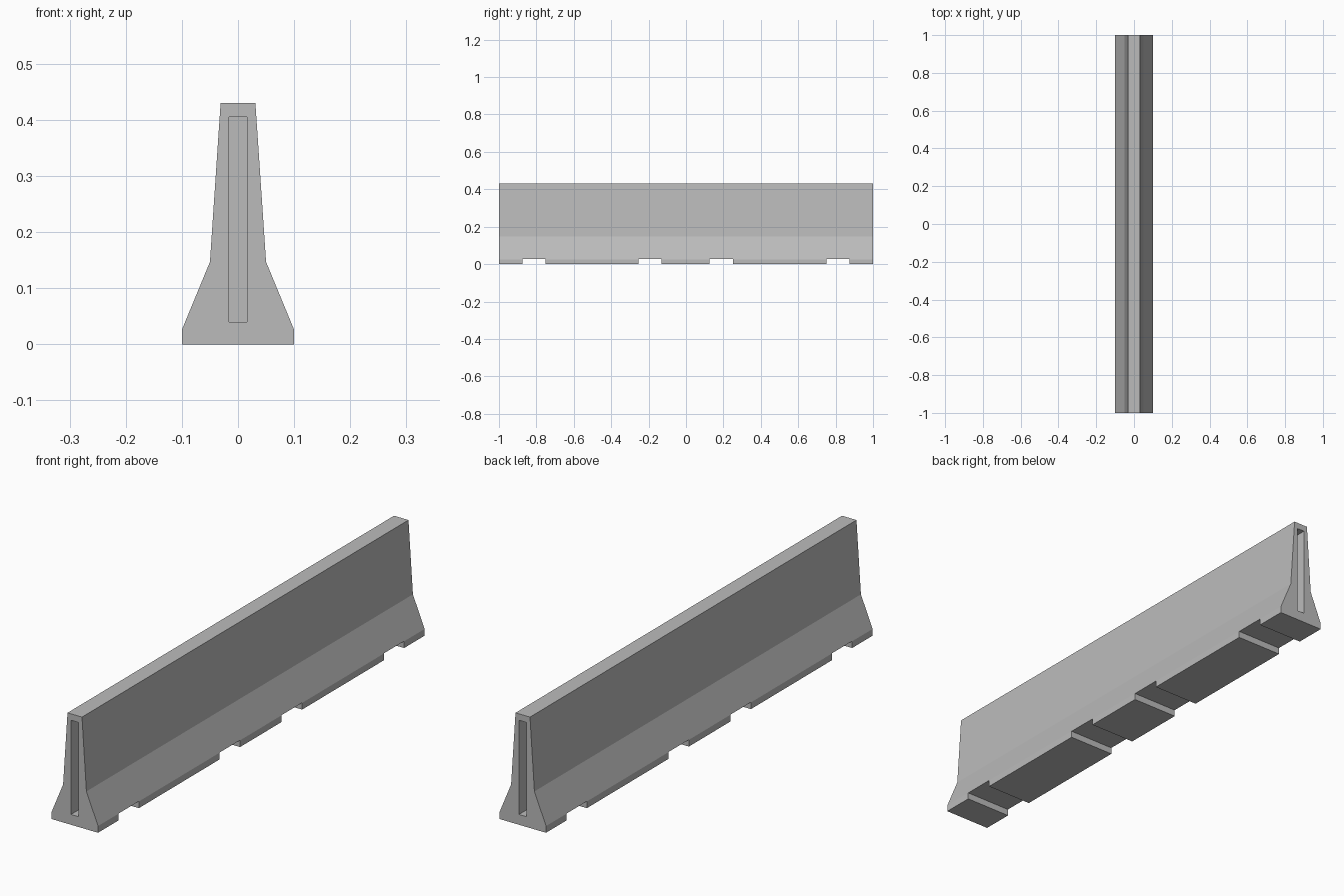
import bpy, bmesh

if "Cube" in bpy.data.objects:
    bpy.data.objects.remove(bpy.data.objects["Cube"])

# Single concrete colour
concrete = bpy.data.materials.new("concrete_grey")
concrete.diffuse_color = (0.5, 0.5, 0.5, 1)
concrete.use_nodes = True
concrete.node_tree.nodes["Principled BSDF"].inputs["Base Color"].default_value = concrete.diffuse_color

HALF = 1.0            # half length along y
FOOT = 0.026          # height of the drainage gaps
GAPS = [(-0.875, -0.75), (-0.255, -0.13), (0.125, 0.25), (0.75, 0.875)]
SIDE = [(0.1, 0.0), (0.1, FOOT), (0.05, 0.147), (0.031, 0.43)]


def box(bm, x, y, z):
    """Add a box spanning the given (min, max) ranges."""
    verts = bmesh.ops.create_cube(bm, size=1)["verts"]
    for v in verts:
        v.co = [r[0] + (c + 0.5) * (r[1] - r[0]) for c, r in zip(v.co, (x, y, z))]


def make(name, bm):
    bmesh.ops.recalc_face_normals(bm, faces=bm.faces)
    mesh = bpy.data.meshes.new(name)
    bm.to_mesh(mesh)
    bm.free()
    mesh.materials.append(concrete)
    obj = bpy.data.objects.new(name, mesh)
    bpy.context.collection.objects.link(obj)
    return obj


# Barrier body: mirrored profile extruded along y
bm = bmesh.new()
profile = SIDE + [(-x, z) for x, z in reversed(SIDE)]
face = bm.faces.new([bm.verts.new((x, -HALF, z)) for x, z in profile])
new = bmesh.ops.extrude_face_region(bm, geom=[face])["geom"]
bmesh.ops.translate(bm, vec=(0, 2 * HALF, 0),
                    verts=[v for v in new if isinstance(v, bmesh.types.BMVert)])
body = make("barrier_body", bm)

# Cutter: drainage gaps underneath and joint slots in both ends
bm = bmesh.new()
for gap in GAPS:
    box(bm, (-0.2, 0.2), gap, (-0.1, FOOT + 0.0005))
for s in (-1, 1):
    box(bm, (-0.016, 0.016), sorted((s * 0.95, s * 1.1)), (0.04, 0.405))
cutter = make("gap_and_slot_cutter", bm)
cutter.hide_render = True
cutter.hide_viewport = True

cut = body.modifiers.new("gaps_and_slots", "BOOLEAN")
cut.operation = "DIFFERENCE"
cut.solver = "EXACT"
cut.object = cutter
